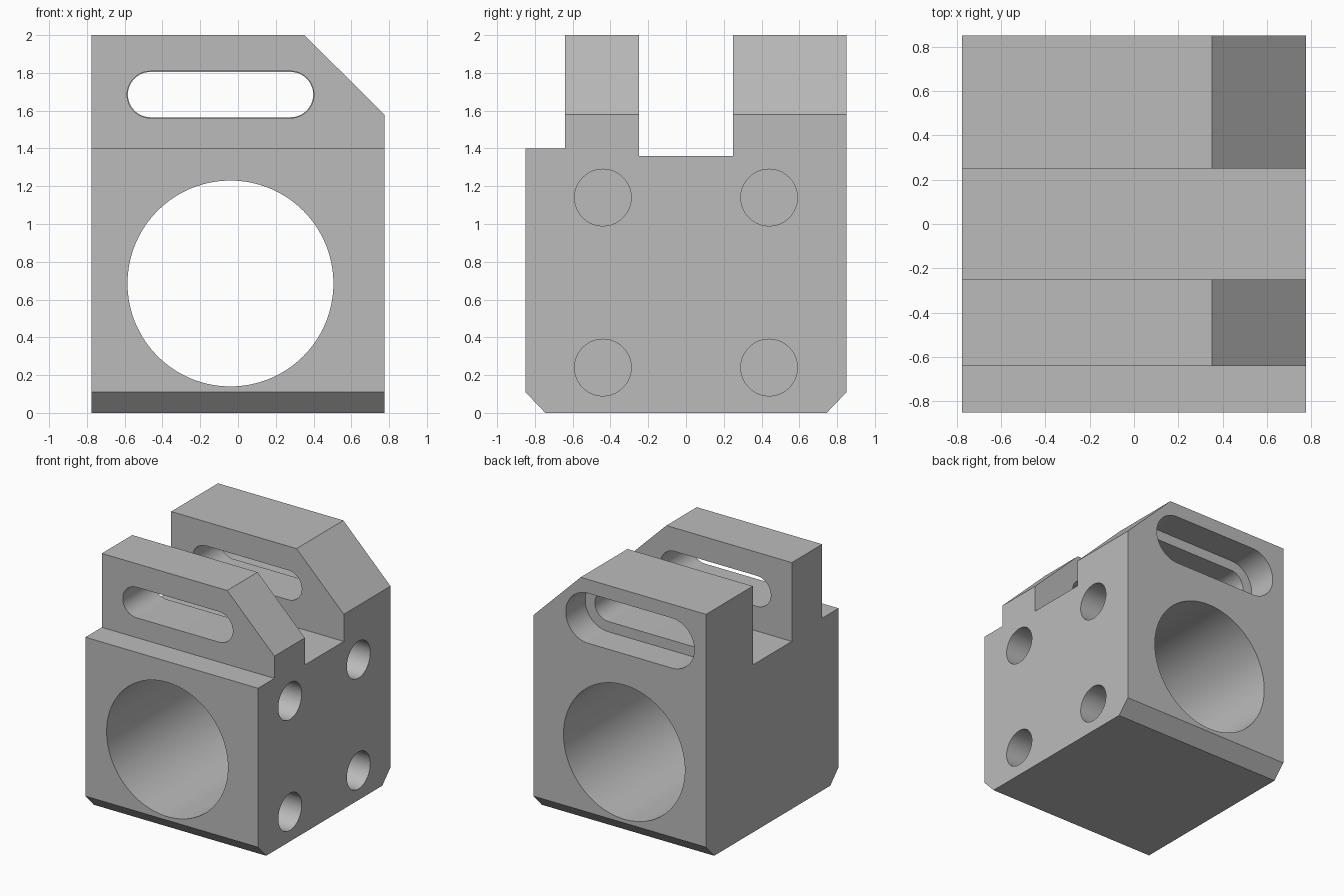
import bpy, bmesh, math
from mathutils import Vector

if "Cube" in bpy.data.objects:
    bpy.data.objects.remove(bpy.data.objects["Cube"])

X = 0.775      # half width
Y = 0.85       # half depth

steel = bpy.data.materials.new("plain grey")
steel.diffuse_color = (0.5, 0.5, 0.5, 1)
steel.use_nodes = True
steel.node_tree.nodes["Principled BSDF"].inputs["Base Color"].default_value = steel.diffuse_color


def prism(name, points, offset):
    """Closed solid made by sweeping a planar outline along an offset."""
    bm = bmesh.new()
    face = bm.faces.new([bm.verts.new(p) for p in points])
    swept = bmesh.ops.extrude_face_region(bm, geom=[face])["geom"]
    bmesh.ops.translate(bm, vec=Vector(offset),
                        verts=[g for g in swept if isinstance(g, bmesh.types.BMVert)])
    bmesh.ops.recalc_face_normals(bm, faces=bm.faces)
    mesh = bpy.data.meshes.new(name)
    bm.to_mesh(mesh)
    bm.free()
    obj = bpy.data.objects.new(name, mesh)
    bpy.context.collection.objects.link(obj)
    mesh.materials.append(steel)
    return obj


def slot_outline(x0, x1, z, r, y, n=32):
    """Rounded slot in the xz plane between two arc centres."""
    pts = []
    for cx, start in ((x1, -math.pi / 2), (x0, math.pi / 2)):
        for i in range(n + 1):
            a = start + math.pi * i / n
            pts.append((cx + r * math.cos(a), y, z + r * math.sin(a)))
    return pts


def circle(n):
    return [(math.cos(2 * math.pi * i / n), math.sin(2 * math.pi * i / n)) for i in range(n)]


# Block: side profile with front step, central channel and chamfered base
profile = [(-0.745, 0), (0.745, 0), (Y, 0.11), (Y, 2), (0.25, 2), (0.25, 1.36),
           (-0.25, 1.36), (-0.25, 2), (-0.64, 2), (-0.64, 1.40), (-Y, 1.40), (-Y, 0.11)]
block = prism("clamp_block", [(-X, y, z) for y, z in profile], (2 * X, 0, 0))

cutters = []

# Sloped upper right corner
cutters.append(prism("corner_cutter",
                     [(0.25, -1, 2.1), (0.876, -1, 1.48), (1.2, -1, 2.1)], (0, 2, 0)))

# Main bore, front to back
cutters.append(prism("bore_cutter",
                     [(-0.04 + 0.545 * c, -1, 0.685 + 0.545 * s) for c, s in circle(128)],
                     (0, 2, 0)))

# Slots through the two walls, with a wider recess from the back
cutters.append(prism("front_slot_cutter", slot_outline(-0.463, 0.278, 1.685, 0.124, -0.75),
                     (0, 0.75, 0)))
cutters.append(prism("back_slot_cutter", slot_outline(-0.463, 0.278, 1.685, 0.12, 0.0),
                     (0, 1, 0)))
cutters.append(prism("slot_recess_cutter", slot_outline(-0.467, 0.282, 1.685, 0.203, Y - 0.25),
                     (0, 0.5, 0)))

# Four blind mounting holes in the right side
for y in (-0.44, 0.44):
    for z in (0.24, 1.14):
        cutters.append(prism("hole_cutter",
                             [(X - 0.3, y + 0.15 * c, z + 0.15 * s) for c, s in circle(64)],
                             (0.5, 0, 0)))

bpy.context.view_layer.objects.active = block
block.select_set(True)
for cutter in cutters:
    mod = block.modifiers.new(cutter.name, 'BOOLEAN')
    mod.operation = 'DIFFERENCE'
    mod.solver = 'EXACT'
    mod.object = cutter
    bpy.ops.object.modifier_apply(modifier=mod.name)
    bpy.data.objects.remove(cutter)

bpy.ops.object.shade_smooth_by_angle(angle=math.radians(30))
